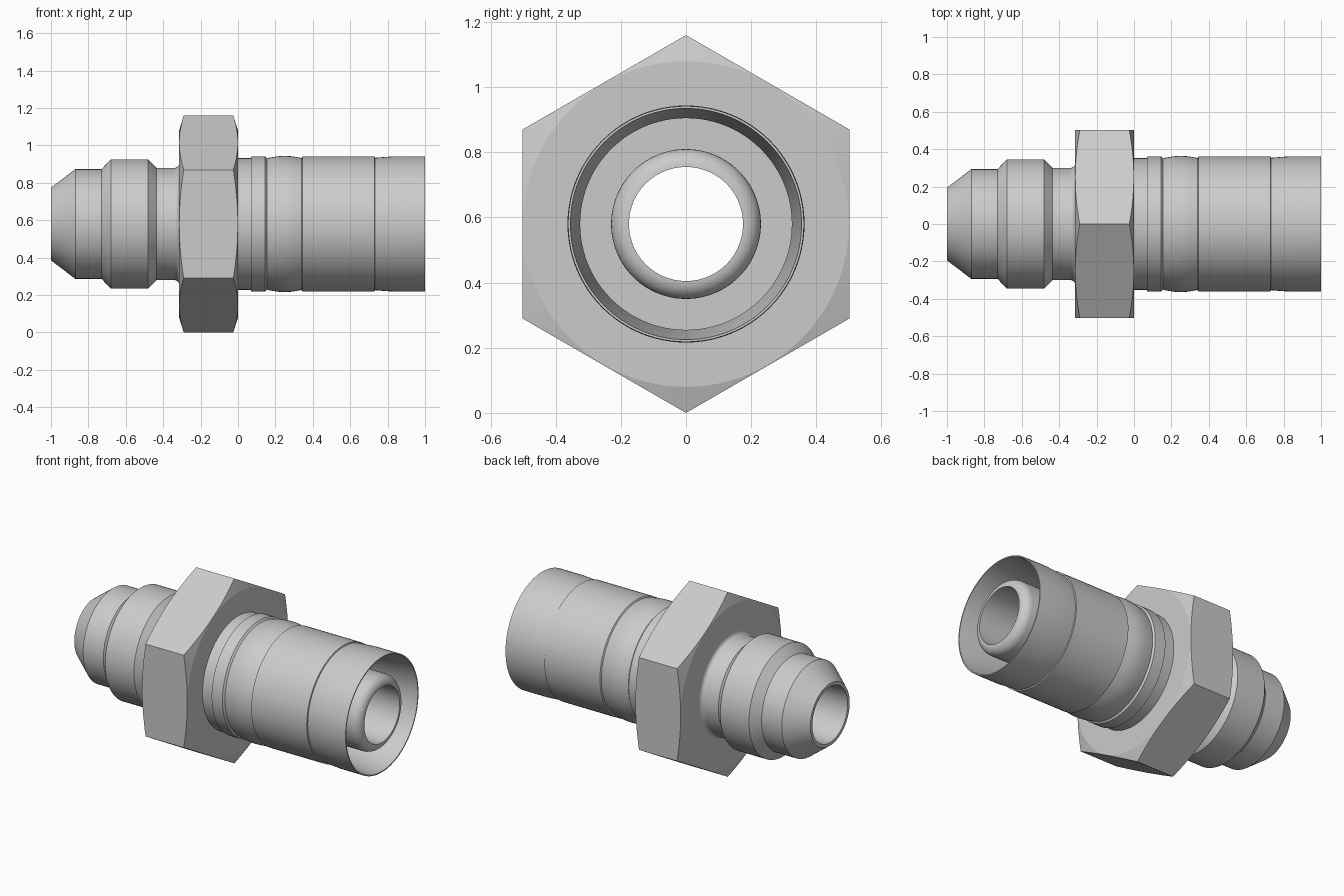
import bpy, bmesh, math

if "Cube" in bpy.data.objects:
    bpy.data.objects.remove(bpy.data.objects["Cube"])

AXIS_Z = 0.58
SEG = 96


def make_object(name, bm):
    bmesh.ops.recalc_face_normals(bm, faces=bm.faces)
    mesh = bpy.data.meshes.new(name)
    bm.to_mesh(mesh)
    bm.free()
    ob = bpy.data.objects.new(name, mesh)
    bpy.context.collection.objects.link(ob)
    return ob


def ring(bm, x, r, n):
    return [bm.verts.new((x, r * math.sin(2 * math.pi * i / n),
                          AXIS_Z + r * math.cos(2 * math.pi * i / n))) for i in range(n)]


def revolve(name, profile):
    """Revolve a closed (x, radius) profile around the fitting axis."""
    bm = bmesh.new()
    rings = [ring(bm, x, r, SEG) for x, r in profile]
    for a, b in zip(rings, rings[1:] + rings[:1]):
        for i in range(SEG):
            j = (i + 1) % SEG
            bm.faces.new((a[i], a[j], b[j], b[i]))
    return make_object(name, bm)


def arc(cx, cr, rx, rr, a0, a1, n=8):
    """Elliptical arc points in the (x, radius) plane, angles in degrees."""
    return [(cx + rx * math.cos(math.radians(a0 + (a1 - a0) * i / n)),
             cr + rr * math.sin(math.radians(a0 + (a1 - a0) * i / n))) for i in range(n + 1)]


def smooth(ob):
    bpy.ops.object.select_all(action='DESELECT')
    ob.select_set(True)
    bpy.context.view_layer.objects.active = ob
    bpy.ops.object.shade_smooth_by_angle(angle=math.radians(14))


# Fitting body: flared nose, thread, neck, bulged collar, hose socket, inner nipple and bore
nose = [(-1, 0.175), (-1, 0.195), (-0.87, 0.293), (-0.73, 0.293), (-0.68, 0.346),
        (-0.48, 0.346), (-0.435, 0.30)]
neck = arc(-0.34, 0.325, 0.025, 0.025, 270, 360)
collar = [(-0.2, 0.33), (-0.2, 0.352), (0.07, 0.352), (0.07, 0.361), (0.145, 0.361), (0.155, 0.35)]
bulge = [(0.16 + 0.18 * t / 12, 0.353 + 0.011 * math.sin(math.pi * t / 12)) for t in range(13)]
shell = [(0.345, 0.361), (0.73, 0.361), (0.732, 0.354), (0.78, 0.358), (0.84, 0.362), (1, 0.362)]
socket = [(1, 0.355), (0.73, 0.325), (0.16, 0.325), (0.16, 0.23)]
nipple = arc(0.945, 0.175, 0.055, 0.055, 90, 0)
body = revolve("fitting_body", nose + neck + collar + bulge + shell + socket + nipple)
smooth(body)

# Hexagonal wrench collar, with corners trimmed by a double-cone chamfer
bm = bmesh.new()
a, b = ring(bm, -0.315, 0.58, 6), ring(bm, 0, 0.58, 6)
bm.faces.new(a)
bm.faces.new(b)
for i in range(6):
    j = (i + 1) % 6
    bm.faces.new((a[i], a[j], b[j], b[i]))
hex_nut = make_object("hex_collar", bm)
chamfer = revolve("chamfer_cutter", [(-0.315, 0.29), (-0.315, 0.5), (-0.265, 0.66),
                                     (-0.05, 0.66), (0, 0.5), (0, 0.29)])
chamfer.hide_render = True
mod = hex_nut.modifiers.new("chamfer", 'BOOLEAN')
mod.operation = 'INTERSECT'
mod.solver = 'EXACT'
mod.object = chamfer
bpy.ops.object.select_all(action='DESELECT')
hex_nut.select_set(True)
bpy.context.view_layer.objects.active = hex_nut
bpy.ops.object.modifier_apply(modifier=mod.name)
bpy.data.objects.remove(chamfer)
smooth(hex_nut)
